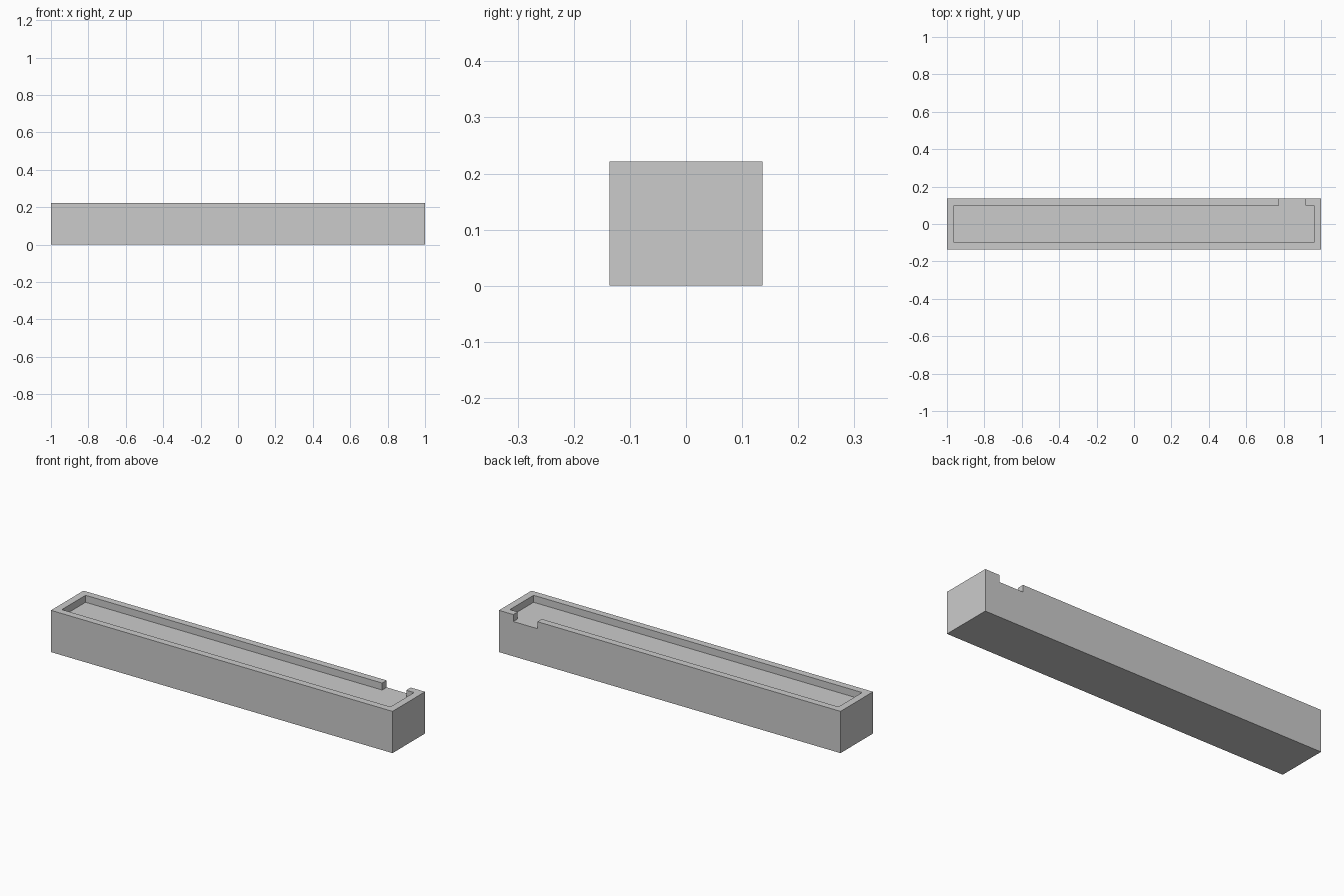
import bpy, bmesh

if "Cube" in bpy.data.objects:
    bpy.data.objects.remove(bpy.data.objects["Cube"])

L, W, H = 1.0, 0.136, 0.221      # half length, half width, height
IX, IY = 0.962, 0.099            # half size of the recess
NOTCH = (0.775, 0.916)           # opening in the back rim
FLOOR = H - 0.037                # recess floor height


def prism(name, outline, z0, z1):
    """Extrude a flat outline from z0 up to z1."""
    bm = bmesh.new()
    face = bm.faces.new([bm.verts.new((x, y, z0)) for x, y in outline])
    top = bmesh.ops.extrude_face_region(bm, geom=[face])["geom"]
    for v in top:
        if isinstance(v, bmesh.types.BMVert):
            v.co.z = z1
    bmesh.ops.recalc_face_normals(bm, faces=bm.faces)
    mesh = bpy.data.meshes.new(name)
    bm.to_mesh(mesh)
    bm.free()
    obj = bpy.data.objects.new(name, mesh)
    bpy.context.collection.objects.link(obj)
    return obj


# Solid block
block = prism("parapet_block", [(-L, -W), (L, -W), (L, W), (-L, W)], 0, H)

# Roof recess, with the notch running out through the back rim
out = W + 0.1
recess = prism("recess_cutter", [
    (-IX, -IY), (IX, -IY), (IX, IY), (NOTCH[1], IY),
    (NOTCH[1], out), (NOTCH[0], out), (NOTCH[0], IY), (-IX, IY)], FLOOR, H + 0.1)
recess.hide_render = True
recess.hide_set(True)

cut = block.modifiers.new("recess", 'BOOLEAN')
cut.operation = 'DIFFERENCE'
cut.solver = 'EXACT'
cut.object = recess
